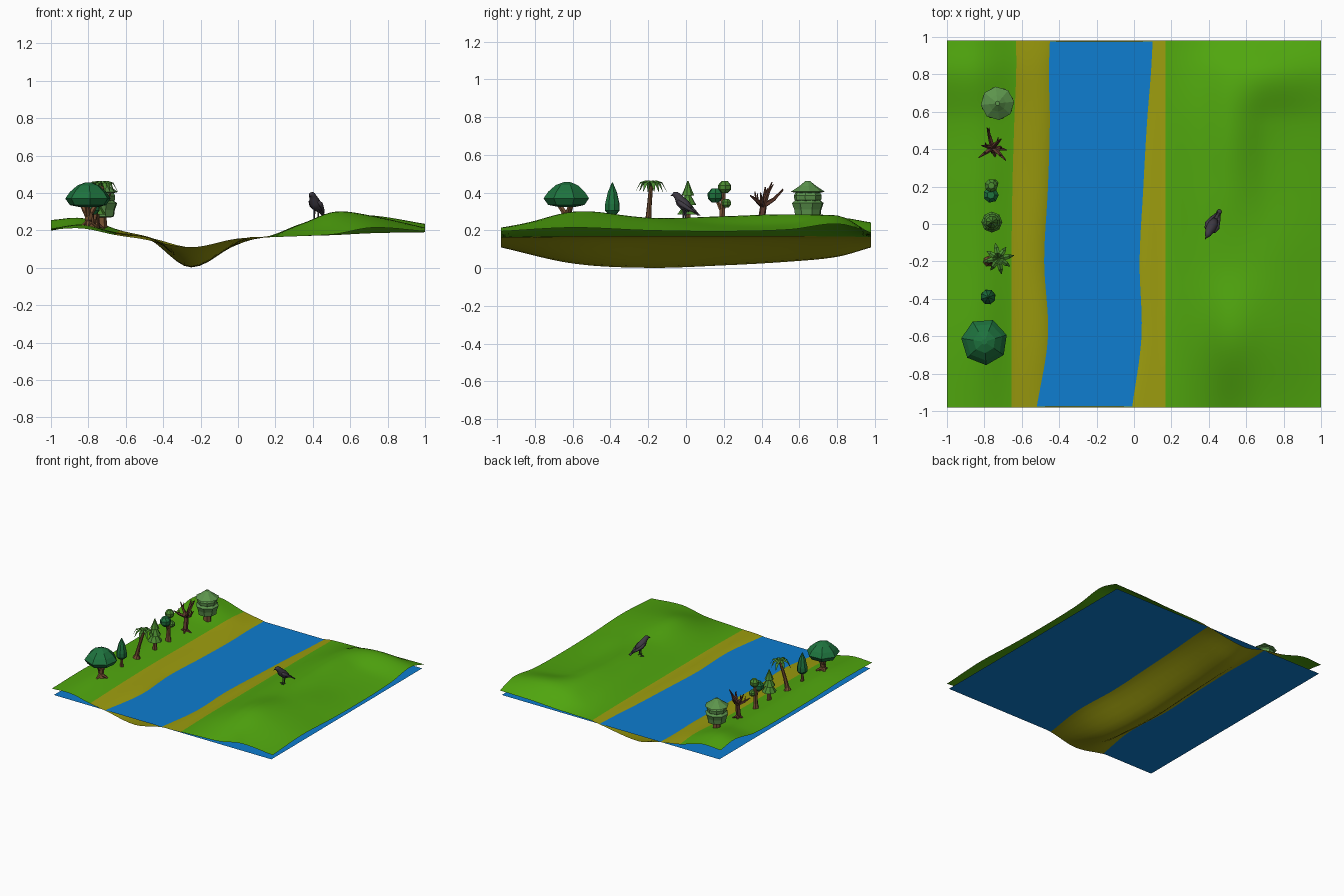
import bpy, bmesh, math
from mathutils import Vector

if "Cube" in bpy.data.objects:
    bpy.data.objects.remove(bpy.data.objects["Cube"])


def srgb(r, g, b):
    f = lambda c: c / 12.92 if c <= 0.04045 else ((c + 0.055) / 1.055) ** 2.4
    return (f(r / 255), f(g / 255), f(b / 255), 1)


MATS = {}
for key, rgb in {"grass": (80, 166, 14), "sand": (156, 156, 14), "water": (14, 125, 208),
                 "dark_foliage": (30, 115, 62), "mid_foliage": (75, 140, 48),
                 "pale_foliage": (92, 148, 76), "bark": (118, 80, 50),
                 "dead_bark": (98, 60, 46), "feathers": (62, 57, 66)}.items():
    MATS[key] = bpy.data.materials.new(key)
    MATS[key].diffuse_color = srgb(*rgb)


def finish(name, bm, *mats, smooth=False, solid=True):
    if solid:
        bmesh.ops.recalc_face_normals(bm, faces=bm.faces)
    me = bpy.data.meshes.new(name)
    bm.to_mesh(me)
    bm.free()
    for m in mats:
        me.materials.append(MATS[m])
    for p in me.polygons:
        p.use_smooth = smooth
    ob = bpy.data.objects.new(name, me)
    bpy.context.collection.objects.link(ob)
    return ob


def skin(bm, rings):
    """Bridge vertex rings and cap both ends."""
    for a, b in zip(rings, rings[1:]):
        n = len(a)
        for i in range(n):
            bm.faces.new((a[i], a[(i + 1) % n], b[(i + 1) % n], b[i]))
    bm.faces.new(rings[0][::-1])
    bm.faces.new(rings[-1])


def add_tube(bm, pts, radii, sides=6, flat=1.0):
    pts = [Vector(p) for p in pts]
    rings = []
    for i, p in enumerate(pts):
        t = pts[min(i + 1, len(pts) - 1)] - pts[max(i - 1, 0)]
        q = t.to_track_quat('Z', 'Y')
        ang = [2 * math.pi * k / sides for k in range(sides)]
        rings.append([bm.verts.new(p + q @ Vector((radii[i] * flat * math.cos(a),
                      radii[i] * math.sin(a), 0))) for a in ang])
    skin(bm, rings)


def tubes(name, mat, parts, sides=6, **kw):
    bm = bmesh.new()
    for pts, radii in parts:
        add_tube(bm, pts, radii, sides)
    return finish(name, bm, mat, **kw)


def lathe(name, mat, x, y, profile, sides=7, turn=0.3):
    """Faceted canopy from (radius, z) pairs."""
    bm = bmesh.new()
    rings = [[bm.verts.new((x + r * math.cos(turn + 2 * math.pi * k / sides),
                            y + r * math.sin(turn + 2 * math.pi * k / sides), z))
              for k in range(sides)] for r, z in profile]
    skin(bm, rings)
    return finish(name, bm, mat)


def hermite(xs, ys, x):
    i = max(k for k in range(len(xs) - 1) if k == 0 or xs[k] <= x)
    def slope(k):
        a, b = max(k - 1, 0), min(k + 1, len(xs) - 1)
        return (ys[b] - ys[a]) / (xs[b] - xs[a])
    h = xs[i + 1] - xs[i]
    t = (x - xs[i]) / h
    return ((2 * t**3 - 3 * t**2 + 1) * ys[i] + (t**3 - 2 * t**2 + t) * h * slope(i)
            + (3 * t**2 - 2 * t**3) * ys[i + 1] + (t**3 - t**2) * h * slope(i + 1))


# Land sheet: each row is a cross-section at one y; heights follow the x stations
ROWS = [-.98, -.6, -.2, .2, .55, .8, .98]
LEFT = [-.52, -.46, -.48, -.46, -.45, -.455, -.45]      # left shoreline x
RIGHT = [-.01, .04, .03, .05, .07, .09, .10]            # right shoreline x
BORDER = [-.655, -.655, -.655, -.65, -.64, -.63, -.63]  # grass / sand border x
H = [(.205, .21, .175, .155, .11, .155, .163, .17, .18, .215, .195),
     (.21, .23, .185, .155, .025, .155, .17, .235, .297, .275, .215),
     (.20, .225, .19, .155, .002, .155, .17, .235, .265, .26, .20),
     (.20, .225, .19, .155, .015, .155, .17, .24, .275, .23, .195),
     (.21, .23, .195, .155, .035, .155, .17, .235, .285, .235, .205),
     (.255, .265, .2, .155, .06, .155, .168, .21, .265, .278, .235),
     (.235, .24, .185, .155, .11, .155, .165, .17, .175, .185, .19)]


def section(y):
    g = lambda v: hermite(ROWS, v, y)
    xs = [-1, -.83, g(BORDER), g(LEFT), -.25, g(RIGHT), .168, .35, .52, .72, 1]
    return xs, [g([row[c] for row in H]) for c in range(11)]


def ground(x, y):
    return hermite(*section(y), x)


STEP, NY = 6, 56
bm = bmesh.new()
grid = []
for j in range(NY + 1):
    y = -.98 + 1.96 * j / NY
    xs, zs = section(y)
    cols = [xs[k] + (xs[k + 1] - xs[k]) * s / STEP for k in range(10) for s in range(STEP)] + [1]
    grid.append([bm.verts.new((x, y, max(0, hermite(xs, zs, x)))) for x in cols])
for a, b in zip(grid, grid[1:]):
    for i in range(len(a) - 1):
        f = bm.faces.new((a[i], a[i + 1], b[i + 1], b[i]))
        f.material_index = 1 if 2 * STEP <= i < 6 * STEP else 0   # sandy banks and bed
finish("land", bm, "grass", "sand", smooth=True, solid=False)

# River water plane
bm = bmesh.new()
bm.faces.new([bm.verts.new((sx * .985, sy * .975, .155))
              for sx, sy in ((-1, -1), (1, -1), (1, 1), (-1, 1))])
finish("water", bm, "water", solid=False)

# Umbrella tree: flaring trunk, forks and a wide canopy
x, y = -.80, -.63
g = ground(x, y) - .01
parts = [([(x, y, g), (x, y, g + .04), (x + .005, y, g + .08)], [.036, .022, .022])]
for a in (0.4, 2.5, 4.6):
    c, s = math.cos(a), math.sin(a)
    parts.append(([(x, y, g + .06), (x + .05 * c, y + .05 * s, g + .13)], [.018, .01]))
    parts.append(([(x, y, g + .03), (x + .05 * c, y + .05 * s, g)], [.016, .008]))
tubes("umbrella_tree_trunk", "bark", parts)
lathe("umbrella_tree_canopy", "dark_foliage", x, y,
      [(.05, .325), (.10, .335), (.125, .37), (.10, .405), (.06, .44), (.015, .457)])

# Slim cypress
x, y = -.78, -.39
g = ground(x, y) - .01
tubes("cypress_trunk", "bark", [([(x, y, g), (x, y, .31)], [.014, .009])])
lathe("cypress_canopy", "dark_foliage", x, y,
      [(.022, .285), (.041, .305), (.04, .34), (.026, .40), (.003, .453)], 8)

# Palm: leaning trunk and arched fronds
x, y = -.78, -.20
g = ground(x, y) - .01
top = Vector((-.725, -.185, .435))
tubes("palm_trunk", "bark", [([(x, y, g), (x + .004, y, g + .03), (x + .022, y + .005, g + .11),
                               top], [.034, .018, .013, .011])], 7)
bm = bmesh.new()
for k in range(8):
    a = k * math.pi / 4 + .2
    d, n = Vector((math.cos(a), math.sin(a), 0)), Vector((-math.sin(a), math.cos(a), 0))
    L = .075 if k % 2 else .085
    prev = None
    for t, w, z in ((0, .004, 0), (.35, .014, .03), (.7, .012, .02), (1, .001, -.03)):
        c = top + d * L * t + Vector((0, 0, z))
        cur = [bm.verts.new(c + v) for v in
               (-n * w - Vector((0, 0, w * .5)), Vector(), n * w - Vector((0, 0, w * .5)))]
        if prev:
            for i in (0, 1):
                bm.faces.new((prev[i + 1], prev[i], cur[i], cur[i + 1]))
        prev = cur
finish("palm_fronds", bm, "mid_foliage", solid=False)

# Tiered conifer
x, y = -.76, .01
g = ground(x, y) - .01
tubes("conifer_trunk", "bark", [([(x, y, g), (x, y, .31)], [.019, .013])])
for i, (z0, z1, r) in enumerate(((.285, .365, .056), (.335, .415, .046), (.385, .463, .034))):
    lathe(f"conifer_tier_{i + 1}", "mid_foliage", x, y,
          [(r * .4, z0 + .012), (r, z0), (r * .5, z0 + .04), (.003, z1)], 8, i * .3)

# Forked tree with round foliage clumps
x, y = -.765, .19
g = ground(x, y) - .01
tubes("clump_tree_trunk", "bark", [
    ([(x, y, g), (x, y, g + .05), (x, y + .005, .34), (x, y + .01, .42)], [.026, .017, .015, .01]),
    ([(x, y, .30), (x, y - .035, .38)], [.012, .008]),
    ([(x, y, .31), (x + .015, y + .03, .345)], [.01, .007])])
for i, (dx, dy, z, r, m) in enumerate(((0, -.035, .385, .042, "dark_foliage"),
                                       (.002, .015, .43, .036, "mid_foliage"),
                                       (.015, .025, .345, .026, "mid_foliage"))):
    lathe(f"clump_tree_foliage_{i + 1}", m, x + dx, y + dy,
          [(r * .45, z - r * .9), (r * .95, z - r * .4), (r, z + r * .25), (r * .5, z + r * .85)], 7, i)

# Bare dead tree
x, y = -.755, .40
g = ground(x, y) - .01
fork = (x, y + .01, .33)
parts = [([(x, y, g), (x, y - .003, g + .03), fork], [.032, .02, .018])]
for dx, dy, z, lift in ((-.075, -.045, .38, .0), (.07, -.06, .385, .01), (-.03, .115, .42, .0),
                        (.045, .055, .455, .02), (-.06, .02, .43, .01), (.075, -.005, .40, -.01)):
    mid = (x + dx * .55, y + .01 + (dy - .01) * .55, .33 + (z - .33) * .4 + lift)
    parts.append(([fork, mid, (x + dx, y + dy, z)], [.015, .010, .003]))
    parts.append(([mid, (mid[0] + dx * .1, mid[1] + dy * .3 + .012, mid[2] + .045)], [.007, .002]))
for a in (0.3, 1.9, 3.4, 5):
    parts.append(([(x, y, g + .03), (x + .045 * math.cos(a), y + .045 * math.sin(a), g)], [.013, .005]))
tubes("dead_tree", "dead_bark", parts, 5)

# Stacked pale tree
x, y = -.73, .645
g = ground(x, y) - .01
tubes("stacked_tree_trunk", "bark", [([(x, y, g), (x, y, .30)], [.032, .024])])
lathe("stacked_tree_lower", "pale_foliage", x, y,
      [(.05, .268), (.07, .275), (.075, .31), (.088, .345), (.06, .365)], 8)
lathe("stacked_tree_middle", "pale_foliage", x, y,
      [(.055, .345), (.072, .36), (.075, .385), (.06, .41)], 8, .6)
lathe("stacked_tree_top", "pale_foliage", x, y,
      [(.06, .398), (.09, .405), (.045, .435), (.012, .462)], 8, .1)

# Bird: body swept from beak to tail, folded wings, legs
bx, by = .42, -.005
F = Vector((-.45, -.89, 0))
S = Vector((-F.y, F.x, 0))
at = lambda f, s, z: Vector((bx, by, z)) + F * f + S * s
bm = bmesh.new()
add_tube(bm, [at(.088, 0, .382), at(.073, 0, .388), at(.066, 0, .39), at(.055, 0, .389),
              at(.042, 0, .378), at(.025, 0, .353), at(0, 0, .332), at(-.03, 0, .312)],
         [.001, .006, .013, .018, .02, .029, .030, .018], 10)
finish("bird_body", bm, "feathers", smooth=True)
bm = bmesh.new()
add_tube(bm, [at(-.02, 0, .318), at(-.05, 0, .30), at(-.085, 0, .278)], [.014, .013, .012], 8, 1)
for v in bm.verts:      # flatten the tail into a fan
    line = .318 - (-.02 - (v.co - Vector((bx, by, 0))).dot(F)) * .6
    v.co.z = line + (v.co.z - line) * .35
finish("bird_tail", bm, "feathers")
for side, label in ((1, "left"), (-1, "right")):
    bm = bmesh.new()
    add_tube(bm, [at(.03, side * .022, .355), at(.005, side * .028, .337),
                  at(-.035, side * .018, .312), at(-.075, side * .006, .29)],
             [.010, .014, .010, .002], 6)
    finish(f"bird_wing_{label}", bm, "feathers", smooth=True)
    foot = at(.005, side * .012, 0)
    foot.z = ground(foot.x, foot.y) + .002
    toes = [([foot, foot + F * c + S * s], [.003, .0015])
            for c, s in ((.02, 0), (.015, .012), (.015, -.012), (-.014, 0))]
    tubes(f"bird_leg_{label}", "feathers",
          [([at(0, side * .012, .315), foot], [.007, .003])] + toes, 5)

for m in bpy.data.materials:
    if m.users and not m.is_grease_pencil:
        m.use_nodes = True
        m.node_tree.nodes["Principled BSDF"].inputs["Base Color"].default_value = m.diffuse_color
